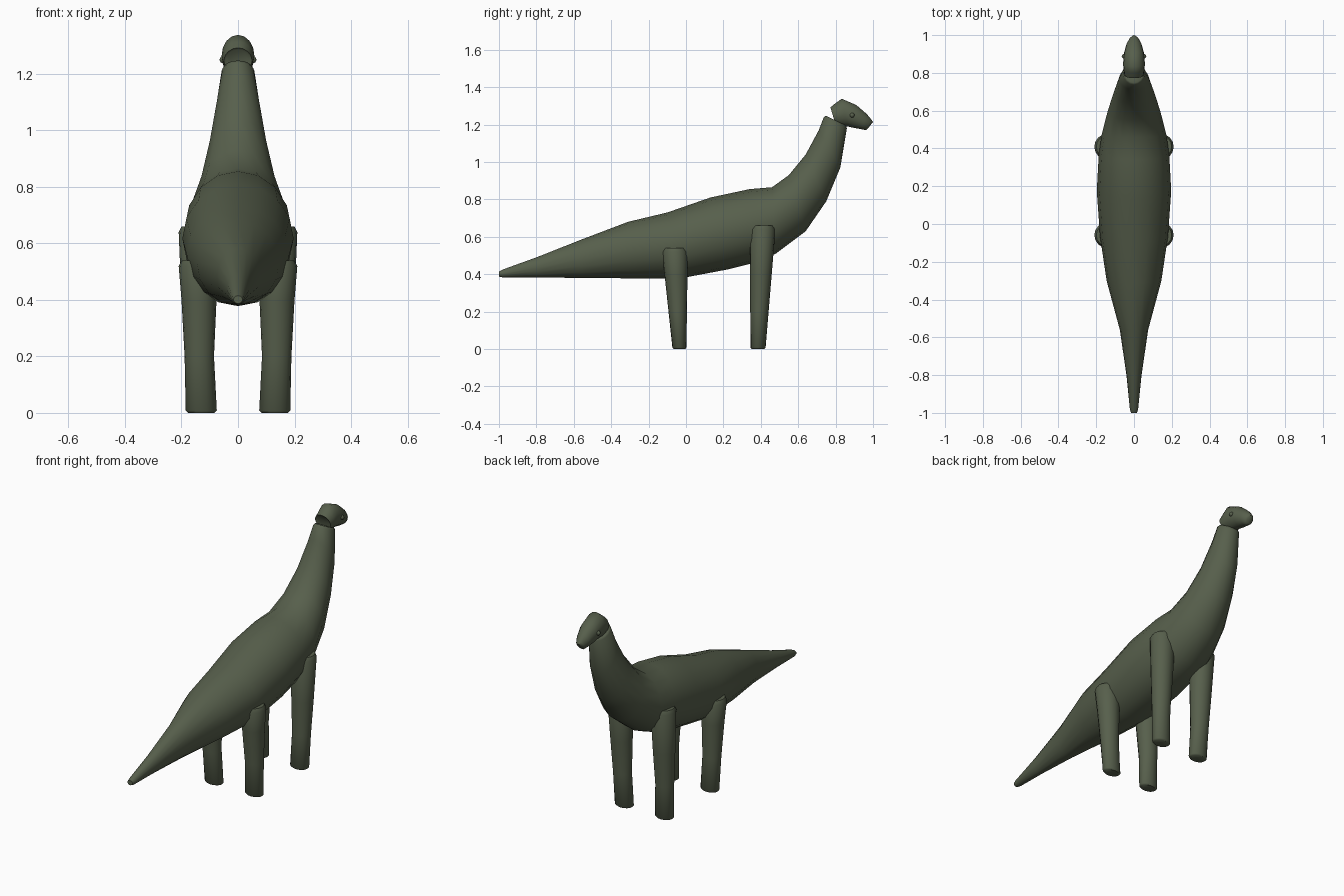
import bpy, bmesh, math
from mathutils import Vector

cube = bpy.data.objects.get("Cube")
if cube:
    bpy.data.objects.remove(cube, do_unlink=True)

skin = bpy.data.materials.new("dark olive green")
skin.use_nodes = True
colour = (0.095, 0.115, 0.072, 1)
skin.diffuse_color = colour
skin.node_tree.nodes["Principled BSDF"].inputs["Base Color"].default_value = colour


def finish(name, bm, angle=40):
    """Turn a bmesh into a smooth-shaded, coloured object."""
    bmesh.ops.recalc_face_normals(bm, faces=bm.faces)
    mesh = bpy.data.meshes.new(name)
    bm.to_mesh(mesh)
    bm.free()
    mesh.materials.append(skin)
    obj = bpy.data.objects.new(name, mesh)
    bpy.context.collection.objects.link(obj)
    bpy.ops.object.select_all(action="DESELECT")
    obj.select_set(True)
    bpy.context.view_layer.objects.active = obj
    bpy.ops.object.shade_smooth_by_angle(angle=math.radians(angle))
    return obj


def loft(name, rings, sides=16, angle=40):
    """Skin elliptical rings given as (centre, half side axis, half up axis)."""
    bm = bmesh.new()
    loops = []
    for centre, side, up in rings:
        turns = [math.tau * i / sides for i in range(sides)]
        loops.append([bm.verts.new(centre + side * math.cos(t) + up * math.sin(t))
                      for t in turns])
    for a, b in zip(loops, loops[1:]):
        for i in range(sides):
            j = (i + 1) % sides
            bm.faces.new((a[i], a[j], b[j], b[i]))
    bm.faces.new(loops[0])
    bm.faces.new(loops[-1])
    return finish(name, bm, angle)


def profile_rings(stations):
    """Rings from (top y, top z, bottom y, bottom z, half width)."""
    rings = []
    for ty, tz, by, bz, w in stations:
        top, bottom = Vector((0, ty, tz)), Vector((0, by, bz))
        rings.append(((top + bottom) / 2, Vector((w, 0, 0)), (top - bottom) / 2))
    return rings


# Tail, trunk and neck in one tapering skin
loft("body", profile_rings([
    (-1.0, .415, -1.0, .387, .016),
    (-.98, .425, -.98, .383, .022),
    (-.80, .49, -.80, .383, .04),
    (-.56, .585, -.56, .38, .075),
    (-.31, .68, -.29, .378, .145),
    (-.10, .73, -.03, .378, .18),
    (.13, .81, .22, .425, .197),
    (.34, .855, .38, .465, .187),
    (.46, .865, .48, .51, .172),
    (.55, .93, .64, .63, .14),
    (.64, 1.04, .75, .79, .108),
    (.71, 1.17, .825, .97, .08),
    (.737, 1.24, .86, 1.18, .058),
    (.748, 1.247, .855, 1.195, .05),
]), angle=60)

# Head with a blunt snout
loft("head", profile_rings([
    (.78, 1.285, .797, 1.225, .042),
    (.772, 1.292, .80, 1.2, .05),
    (.80, 1.315, .83, 1.19, .055),
    (.833, 1.338, .865, 1.19, .058),
    (.91, 1.305, .90, 1.182, .053),
    (.965, 1.258, .94, 1.175, .04),
    (.992, 1.226, .962, 1.17, .026),
    (1.0, 1.214, .97, 1.176, .014),
]), angle=60)

# Legs: straight tapering columns with softened ends
legs = {"front": (.41, .385, .66, .07, .04), "hind": (-.06, -.035, .54, .07, .037)}
for where, (top_y, foot_y, top_z, top_r, foot_r) in legs.items():
    for side, sign in (("left", 1), ("right", -1)):
        rings = []
        for z, x, rx, trim in ((0, .13, .055, .85), (.008, .13, .055, 1),
                               (.2, .137, .052, 1), (.4, .138, .062, 1),
                               (top_z - .02, .14, .07, 1), (top_z, .14, .07, .85)):
            f = z / top_z
            ry = foot_r + (top_r - foot_r) * f
            y = foot_y + (top_y - foot_y) * f
            rings.append((Vector((sign * x, y, z)), Vector((rx * trim, 0, 0)),
                          Vector((0, ry * trim, 0))))
        loft(f"{where}_leg_{side}", rings, angle=50)

# Eyes
for side, sign in (("left", 1), ("right", -1)):
    bm = bmesh.new()
    bmesh.ops.create_uvsphere(bm, u_segments=12, v_segments=8, radius=.013)
    bmesh.ops.translate(bm, verts=bm.verts, vec=(sign * .052, .888, 1.25))
    finish(f"eye_{side}", bm, 80)
